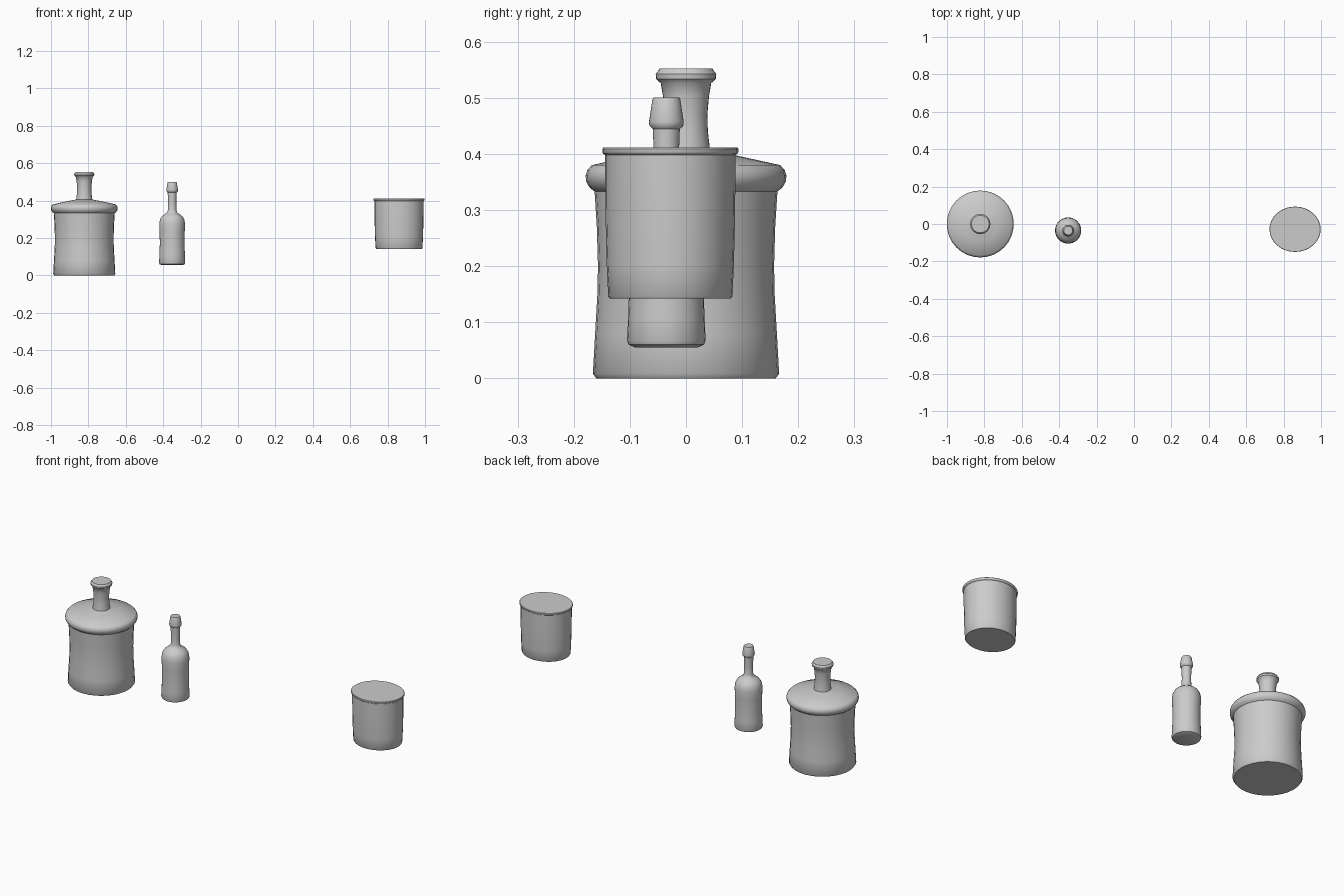
import bpy, bmesh
from math import cos, sin, tau, radians


def lathe(name, profile, center, squash=1.0, sides=32):
    """Revolve (radius, z) points into a closed vessel with capped ends."""
    bm = bmesh.new()
    rings = [[bm.verts.new((r * cos(tau * i / sides), r * squash * sin(tau * i / sides), z))
              for i in range(sides)] for r, z in profile]
    for a, b in zip(rings, rings[1:]):
        for i in range(sides):
            j = (i + 1) % sides
            bm.faces.new((a[i], a[j], b[j], b[i]))
    bm.faces.new(rings[0][::-1])
    bm.faces.new(rings[-1])
    mesh = bpy.data.meshes.new(name)
    bm.to_mesh(mesh)
    bm.free()
    obj = bpy.data.objects.new(name, mesh)
    obj.location = (*center, 0)
    bpy.context.collection.objects.link(obj)
    bpy.ops.object.select_all(action='DESELECT')
    obj.select_set(True)
    bpy.context.view_layer.objects.active = obj
    bpy.ops.object.shade_smooth_by_angle(angle=radians(40))
    return obj


# Wide jug: waisted body, rolled shoulder, short flared neck
lathe("wide_jug", [
    (0.160, 0.000), (0.166, 0.008), (0.162, 0.080), (0.158, 0.150),
    (0.157, 0.200), (0.159, 0.270), (0.163, 0.333), (0.172, 0.340),
    (0.178, 0.351), (0.179, 0.361), (0.176, 0.371), (0.168, 0.380),
    (0.090, 0.397), (0.043, 0.406), (0.039, 0.440), (0.038, 0.470),
    (0.041, 0.503), (0.045, 0.526), (0.053, 0.533), (0.054, 0.542),
    (0.047, 0.552)], (-0.822, 0.0))

# Slim bottle: round shoulder, thin neck with tapered collar
lathe("slim_bottle", [
    (0.056, 0.055), (0.067, 0.060), (0.070, 0.067), (0.068, 0.110),
    (0.066, 0.170), (0.067, 0.230), (0.069, 0.275), (0.065, 0.299),
    (0.055, 0.316), (0.040, 0.328), (0.027, 0.337), (0.023, 0.350),
    (0.022, 0.390), (0.024, 0.444), (0.030, 0.450), (0.031, 0.457),
    (0.025, 0.496), (0.023, 0.500)], (-0.352, -0.035))

# Oval pot: slightly swelling wall with a thin rim
lathe("oval_pot", [
    (0.122, 0.142), (0.125, 0.146), (0.128, 0.200), (0.130, 0.270),
    (0.131, 0.340), (0.131, 0.398), (0.135, 0.400), (0.137, 0.403),
    (0.137, 0.409), (0.135, 0.411)], (0.861, -0.028), squash=0.885)
